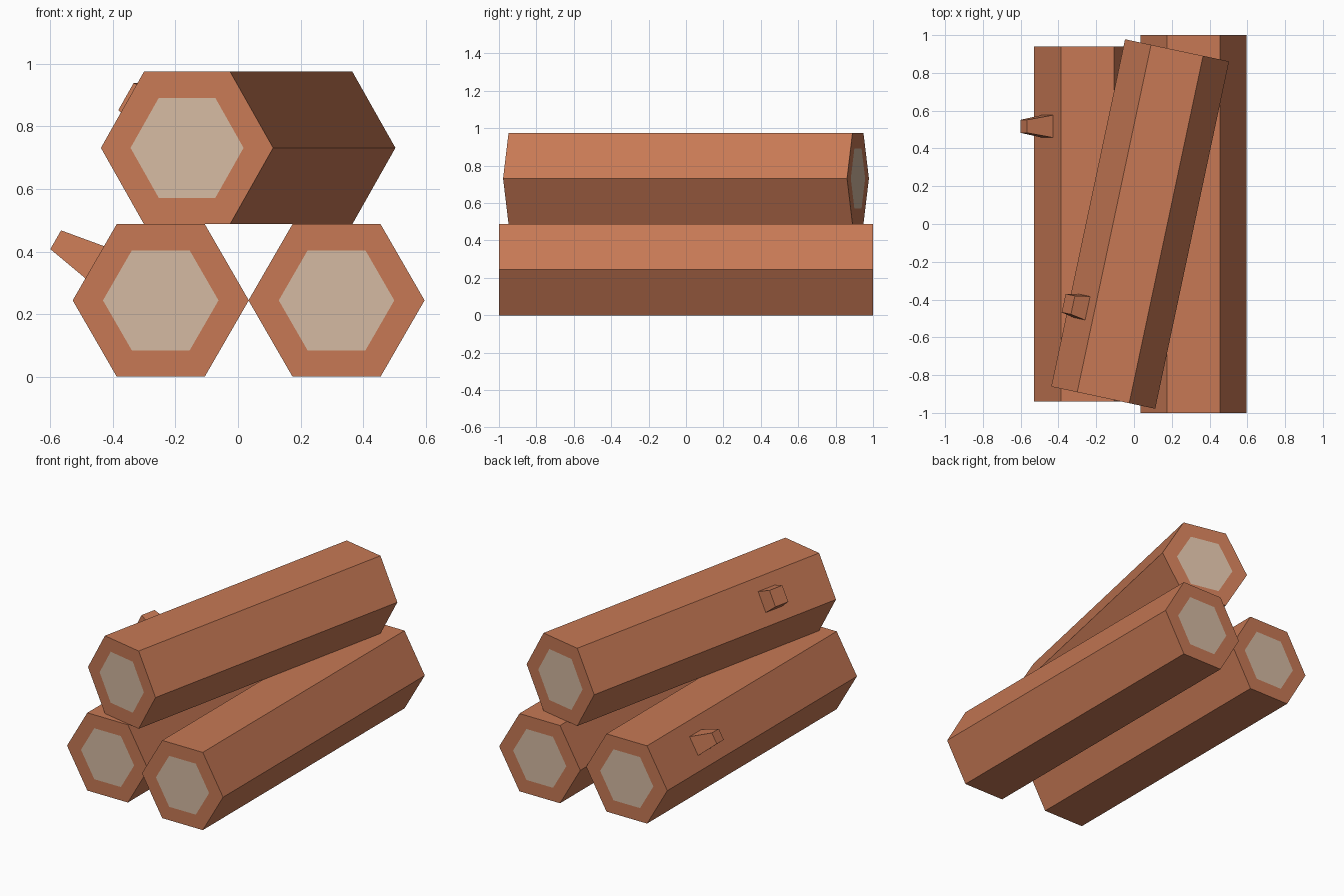
import bpy, bmesh
from math import sin, cos, pi, radians, sqrt
from mathutils import Matrix, Vector

if "Cube" in bpy.data.objects:
    bpy.data.objects.remove(bpy.data.objects["Cube"])

R = 0.2815              # log corner radius
A = R * sqrt(3) / 2     # log flat-to-centre distance


def material(name, rgb):
    m = bpy.data.materials.new(name)
    m.diffuse_color = (*rgb, 1)
    m.use_nodes = True
    m.node_tree.nodes["Principled BSDF"].inputs["Base Color"].default_value = m.diffuse_color
    return m


BARK = material("bark", (0.57, 0.19, 0.09))
WOOD = material("cut_wood", (0.66, 0.49, 0.36))


def finish(name, bm, mats, matrix):
    bmesh.ops.recalc_face_normals(bm, faces=bm.faces)
    mesh = bpy.data.meshes.new(name)
    bm.to_mesh(mesh)
    bm.free()
    for m in mats:
        mesh.materials.append(m)
    ob = bpy.data.objects.new(name, mesh)
    ob.matrix_world = matrix
    bpy.context.collection.objects.link(ob)
    return ob


def log(name, length, matrix):
    # six-sided prism along y, with pale cut wood inset in both ends
    bm = bmesh.new()
    ring = [bm.verts.new((R * cos(k * pi / 3), -length / 2, R * sin(k * pi / 3)))
            for k in range(6)]
    end = bm.faces.new(ring)
    ext = bmesh.ops.extrude_face_region(bm, geom=[end], use_keep_orig=True)
    moved = [g for g in ext["geom"] if isinstance(g, bmesh.types.BMVert)]
    bmesh.ops.translate(bm, vec=(0, length, 0), verts=moved)
    bmesh.ops.recalc_face_normals(bm, faces=bm.faces)
    ends = [f for f in bm.faces if len(f.verts) == 6]
    bmesh.ops.inset_region(bm, faces=ends, thickness=A - 0.16, use_even_offset=True)
    for f in bm.faces:
        if len(f.verts) == 6:
            f.material_index = 1
    return finish(name, bm, [BARK, WOOD], matrix)


def stub(name, along, height, base, tip, log_matrix):
    # tapered square branch stub on the upper left face of a log
    sink = 0.02
    bm = bmesh.new()
    bmesh.ops.create_cube(bm, size=2)
    for v in bm.verts:
        half = tip if v.co.z > 0 else base
        v.co = Vector((v.co.x * half, v.co.y * half, height if v.co.z > 0 else -sink))
    place = (Matrix.Rotation(radians(-60), 4, 'Y')
             @ Matrix.Translation((0, along, A)))
    return finish(name, bm, [BARK], log_matrix @ place)


# two logs on the ground and one lying askew on top
left = Matrix.Translation((-0.247, 0, A))
right = Matrix.Translation((0.315, 0, A))
top = Matrix.Translation((0.0325, 0, 3 * A)) @ Matrix.Rotation(radians(-12), 4, 'Z')
log("left_log", 1.88, left)
log("right_log", 2.0, right)
log("top_log", 1.88, top)

# branch stubs
stub("left_branch_stub", 0.517, 0.144, 0.063, 0.0345, left)
stub("top_branch_stub", -0.494, 0.084, 0.067, 0.05, top)
